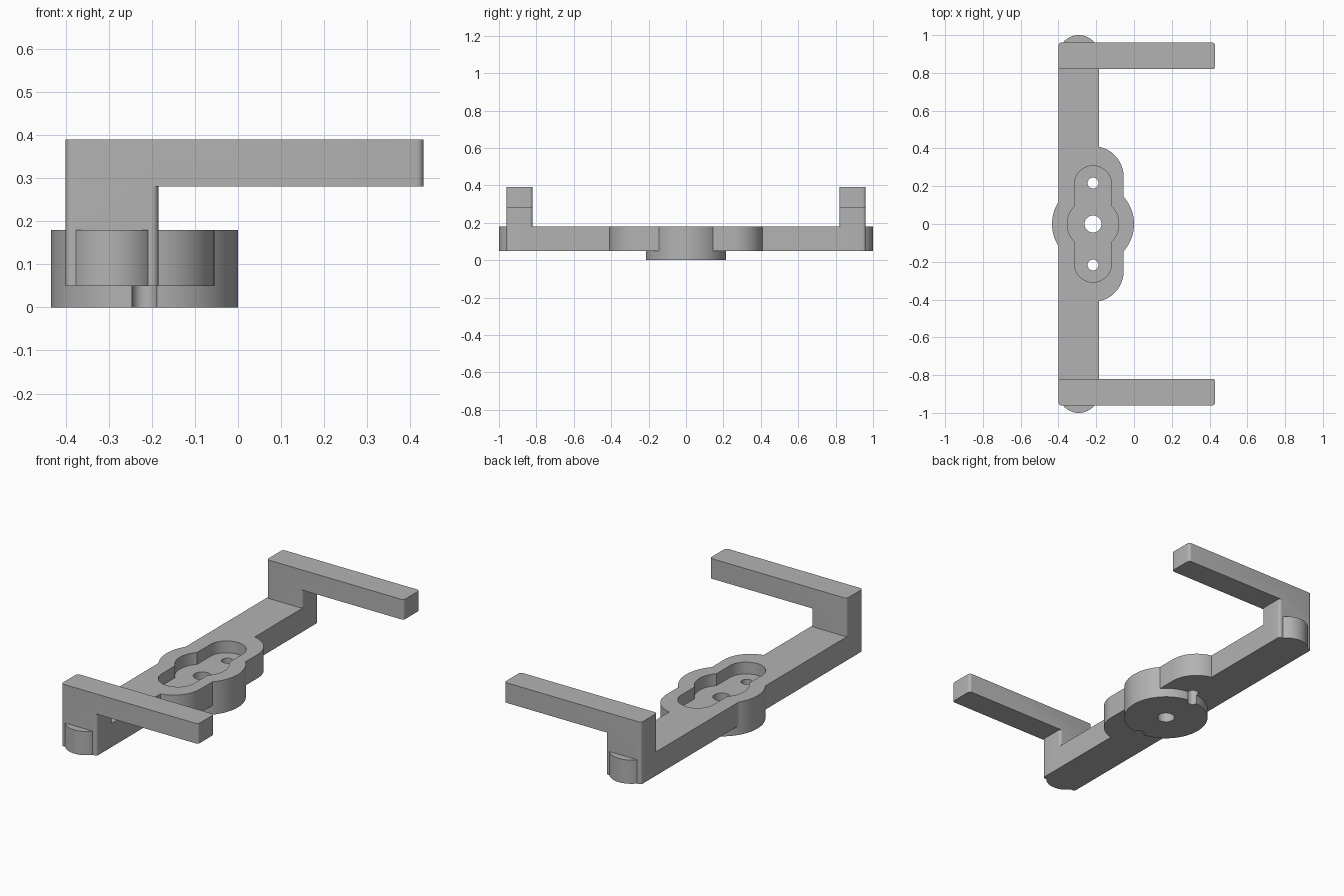
import bpy
import bmesh
import math

scene_cube = bpy.data.objects.get("Cube")
if scene_cube:
    bpy.data.objects.remove(scene_cube, do_unlink=True)

grey = bpy.data.materials.new("plain grey")
grey.use_nodes = True
COLOUR = (0.45, 0.45, 0.45, 1)
grey.diffuse_color = COLOUR
grey.node_tree.nodes["Principled BSDF"].inputs["Base Color"].default_value = COLOUR

BASE, TOP = 0.05, 0.18          # underside and top of the bar
BAR_X, BAR_R = -0.2925, 0.1075  # bar centre line and half width
HUB_X = -0.217                  # hub centre line


def extrude_outline(name, outline, z0, z1):
    """Solid prism from a closed outline."""
    bm = bmesh.new()
    bottom = bm.faces.new([bm.verts.new((x, y, z0)) for x, y in outline])
    new = bmesh.ops.extrude_face_region(bm, geom=[bottom])["geom"]
    bmesh.ops.translate(bm, vec=(0, 0, z1 - z0),
                        verts=[v for v in new if isinstance(v, bmesh.types.BMVert)])
    bmesh.ops.recalc_face_normals(bm, faces=bm.faces)
    mesh = bpy.data.meshes.new(name)
    bm.to_mesh(mesh)
    bm.free()
    mesh.materials.append(grey)
    obj = bpy.data.objects.new(name, mesh)
    bpy.context.collection.objects.link(obj)
    return obj


def arc(x, y, r, start, sweep, steps):
    return [(x + r * math.cos(start + sweep * i / steps),
             y + r * math.sin(start + sweep * i / steps)) for i in range(steps + 1)]


def disc(name, x, y, r, z0, z1, sides=96):
    return extrude_outline(name, arc(x, y, r, 0, math.tau, sides)[:-1], z0, z1)


def slot(name, x, r, half, z0, z1):
    """Stadium running along y, its end centres at +-half."""
    ends = arc(x, half, r, 0, math.pi, 40) + arc(x, -half, r, math.pi, math.pi, 40)
    return extrude_outline(name, ends, z0, z1)


def rounded_box(name, x0, x1, y0, y1, z0, z1, r=0.015):
    """Box with rounded upright edges."""
    outline = []
    corners = [(x1 - r, y1 - r), (x0 + r, y1 - r), (x0 + r, y0 + r), (x1 - r, y0 + r)]
    for i, (x, y) in enumerate(corners):
        outline += arc(x, y, r, i * math.pi / 2, math.pi / 2, 6)
    return extrude_outline(name, outline, z0, z1)


def combine(target, tool, operation):
    mod = target.modifiers.new("combine", "BOOLEAN")
    mod.operation = operation
    mod.solver = "EXACT"
    mod.object = tool
    bpy.context.view_layer.objects.active = target
    bpy.ops.object.modifier_apply(modifier=mod.name)
    bpy.data.objects.remove(tool, do_unlink=True)


# Round-ended bar with the widened hub and the round boss below it
bracket = slot("bracket_body", BAR_X, BAR_R, 1 - BAR_R, BASE, TOP)
combine(bracket, slot("hub_lobes", HUB_X, 0.162, 0.25, BASE, TOP), "UNION")
combine(bracket, disc("hub_boss", HUB_X, 0, 0.217, 0, TOP), "UNION")

# Upright post and long arm at each end
for side in (-1, 1):
    y0, y1 = sorted((side * 0.82, side * 0.96))
    arm = rounded_box("arm", -0.4, 0.43, y0, y1, 0.28, 0.39)
    post = rounded_box("post", -0.4, -0.185, y0, y1, BASE, 0.33)
    combine(arm, post, "UNION")
    combine(bracket, arm, "UNION")

# Recessed pocket in the hub
pocket = slot("pocket", HUB_X, 0.098, 0.21, 0.115, 0.25)
combine(pocket, disc("pocket_centre", HUB_X, 0, 0.136, 0.115, 0.25), "UNION")
combine(bracket, pocket, "DIFFERENCE")

# Screw holes through the pocket floor
for y, r in ((-0.217, 0.029), (0, 0.045), (0.217, 0.029)):
    combine(bracket, disc("screw_hole", HUB_X, y, r, -0.1, 0.3, 40), "DIFFERENCE")

bpy.ops.object.select_all(action="DESELECT")
bracket.select_set(True)
bpy.context.view_layer.objects.active = bracket
bpy.ops.object.shade_smooth_by_angle(angle=math.radians(30))
